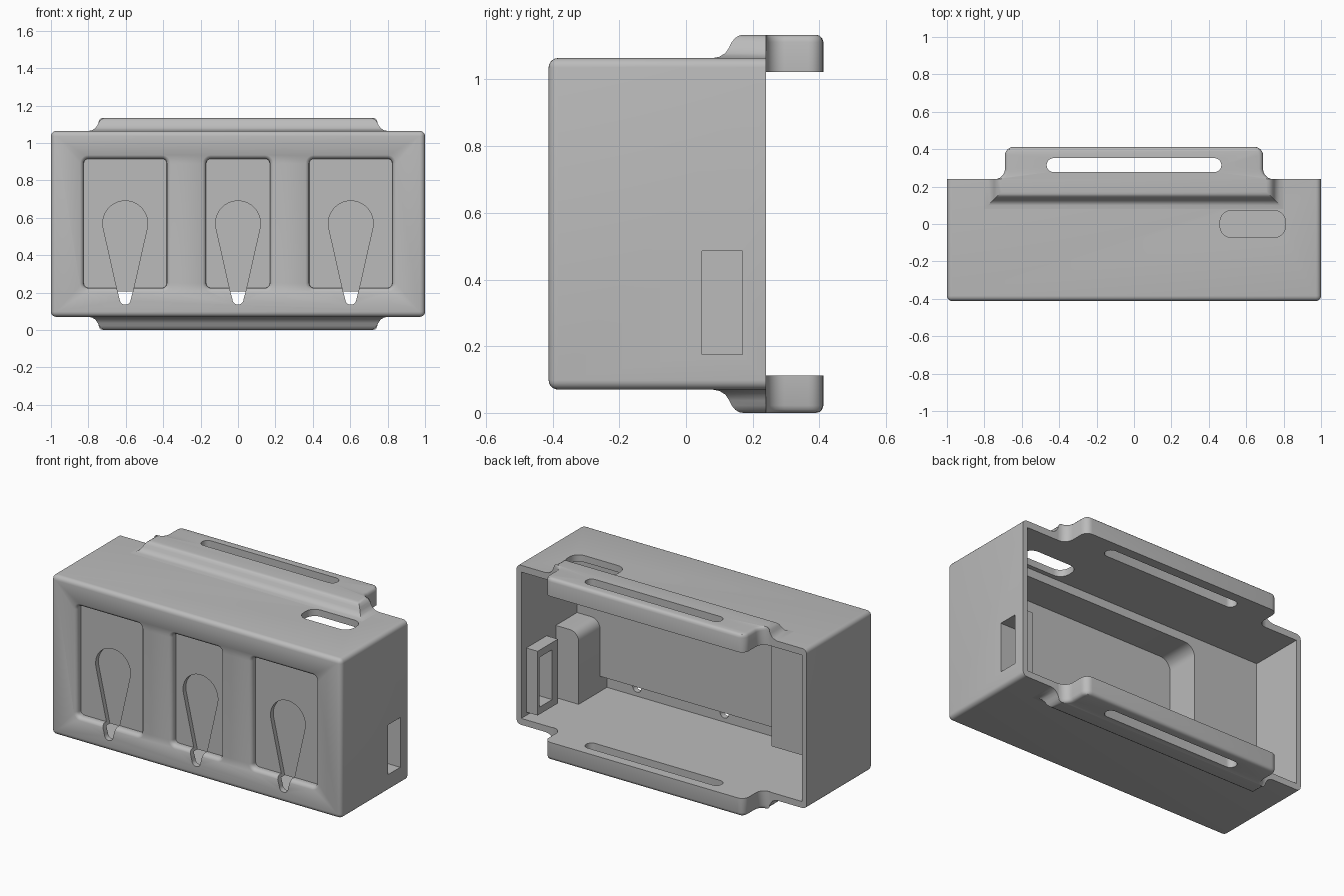
import bpy, bmesh, math
from mathutils import Vector

if "Cube" in bpy.data.objects:
    bpy.data.objects.remove(bpy.data.objects["Cube"], do_unlink=True)

# One plain grey for the whole housing
grey = bpy.data.materials.new("plain grey")
grey.use_nodes = True
grey.diffuse_color = (0.5, 0.5, 0.5, 1)
bsdf = next(n for n in grey.node_tree.nodes if n.type == 'BSDF_PRINCIPLED')
bsdf.inputs["Base Color"].default_value = (0.5, 0.5, 0.5, 1)

MID = 0.567  # height of the top/bottom symmetry plane


def finish(name, bm):
    bmesh.ops.recalc_face_normals(bm, faces=bm.faces)
    me = bpy.data.meshes.new(name)
    bm.to_mesh(me)
    bm.free()
    me.materials.append(grey)
    ob = bpy.data.objects.new(name, me)
    bpy.context.collection.objects.link(ob)
    return ob


def loft(name, rings):
    """Skin equal-length rings of points and cap both ends."""
    bm = bmesh.new()
    rows = [[bm.verts.new(p) for p in ring] for ring in rings]
    n = len(rows[0])
    for a, b in zip(rows, rows[1:]):
        for i in range(n):
            j = (i + 1) % n
            bm.faces.new((a[i], a[j], b[j], b[i]))
    bm.faces.new(rows[0])
    bm.faces.new(rows[-1])
    return finish(name, bm)


def box(name, lo, hi, bevel=0, keep=None):
    bm = bmesh.new()
    bmesh.ops.create_cube(bm, size=1)
    for v in bm.verts:
        v.co = [l + (c + 0.5) * (h - l) for c, l, h in zip(v.co, lo, hi)]
    if bevel:
        edges = [e for e in bm.edges if keep(*e.verts)]
        bmesh.ops.bevel(bm, geom=edges, offset=bevel, segments=5, profile=0.5,
                        affect='EDGES')
    return finish(name, bm)


def arc(cx, cy, r, a0, a1, n=6):
    return [(cx + r * math.cos(math.radians(a0 + (a1 - a0) * i / n)),
             cy + r * math.sin(math.radians(a0 + (a1 - a0) * i / n)))
            for i in range(n + 1)]


def round_rect(cx, cy, hx, hy, r):
    pts = []
    for k, (sx, sy) in enumerate([(1, 1), (-1, 1), (-1, -1), (1, -1)]):
        pts += arc(cx + sx * (hx - r), cy + sy * (hy - r), r, 90 * k, 90 * k + 90)
    return pts


def along_z(name, pts, z0, z1):
    return loft(name, [[(x, y, z) for x, y in pts] for z in (z0, z1)])


def along_y(name, pts, y0, y1):
    return loft(name, [[(x, y, z) for x, z in pts] for y in (y0, y1)])


def boolean(target, tool, op='DIFFERENCE'):
    mod = target.modifiers.new("cut", 'BOOLEAN')
    mod.object, mod.operation, mod.solver = tool, op, 'EXACT'
    with bpy.context.temp_override(object=target, active_object=target):
        bpy.ops.object.modifier_apply(modifier=mod.name)
    bpy.data.objects.remove(tool, do_unlink=True)


# Housing with rounded edges everywhere but the open back
housing = box("housing", (-1, -0.412, 0.07), (1, 0.24, 1.064), 0.028,
              lambda a, b: not (a.co.y > 0 and b.co.y > 0))

# Main cavity, rear recess in the thick front wall, and low slot behind the holes
boolean(housing, box("cavity", (-0.968, -0.1, 0.11), (0.968, 0.3, 1.022)))
recess = [(0.968, 0.2), (0.968, 0.54)]
recess = [(-0.52, 0.2), (0.81, 0.2)] + arc(0.87, 0.5, 0.06, 180, 90) + [(0.968, 0.56)]
recess += [(0.968, 0.97)] + arc(-0.45, 0.9, 0.07, 90, 180)
boolean(housing, along_y("recess", recess, -0.31, -0.05))
boolean(housing, box("low_slot", (-0.968, -0.378, 0.11), (0.81, -0.05, 0.205)))

# Front pockets with softened rims, each with a teardrop keyhole
for cx, half in ((-0.603, 0.222), (0, 0.17), (0.603, 0.222)):
    rings = []
    for grow, y in ((0.03, -0.43), (0.02, -0.412), (0.009, -0.406),
                    (0.002, -0.397), (0, -0.385), (0, -0.37)):
        pts = round_rect(cx, 0.57, half + grow, 0.345 + grow, 0.025 + grow)
        rings.append([(x, y, z) for x, z in pts])
    boolean(housing, loft("pocket", rings))

    drop = arc(cx, 0.57, 0.12, -12, 192, 28)
    drop += [(cx - 0.042, 0.21)] + arc(cx, 0.165, 0.03, 180, 360, 10)
    drop += [(cx + 0.042, 0.21)]
    boolean(housing, along_y("keyhole", drop, -0.45, -0.342))

# Cable opening in the top
boolean(housing, along_z("top_opening", round_rect(0.635, 0, 0.175, 0.072, 0.06), 0.9, 1.2))

# Framed socket opening in the left wall
boolean(housing, box("socket_frame", (0.89, -0.01, 0.13), (0.98, 0.19, 0.53)), 'UNION')
boolean(housing, box("socket_opening", (0.8, 0.048, 0.175), (1.1, 0.17, 0.485)))

parts = [housing]

# Mounting flanges, mirrored top and bottom
for label, s in (("top", 1), ("bottom", -1)):
    def z(h):
        return MID + s * (h - MID)

    # Raised shoulder with S-curved sides
    rings = []
    for d, h in ((0, 1.055), (0, 1.064), (0.02, 1.068), (0.038, 1.079), (0.05, 1.097),
                 (0.057, 1.112), (0.068, 1.125), (0.08, 1.132), (0.092, 1.134)):
        w, y = 0.8 - d, 0.08 + d
        rings.append([(-w, y, z(h)), (w, y, z(h)), (w, 0.24, z(h)), (-w, 0.24, z(h))])
    parts.append(loft(label + "_shoulder", rings))

    # Tab outline: concave root fillets and rounded outer corners
    side = [(0.745, 0.238)] + arc(0.745, 0.295, 0.055, 270, 180)
    side += arc(0.645, 0.367, 0.045, 0, 90)
    outline = side + [(-x, y) for x, y in reversed(side)]
    rings = []
    for d, h in ((0, 1.022), (0, 1.112), (0.004, 1.124), (0.011, 1.131), (0.022, 1.134)):
        rings.append([(x - math.copysign(d, x), min(y, 0.412 - d) if y > 0.367 else y, z(h))
                      for x, y in outline])
    tab = loft(label + "_tab", rings)
    boolean(tab, along_z("tab_slot", round_rect(0, 0.315, 0.467, 0.037, 0.036), z(0.95), z(1.2)))
    parts.append(tab)

bpy.ops.object.select_all(action='DESELECT')
for ob in parts:
    ob.select_set(True)
bpy.context.view_layer.objects.active = housing
bpy.ops.object.shade_smooth_by_angle(angle=math.radians(35))
